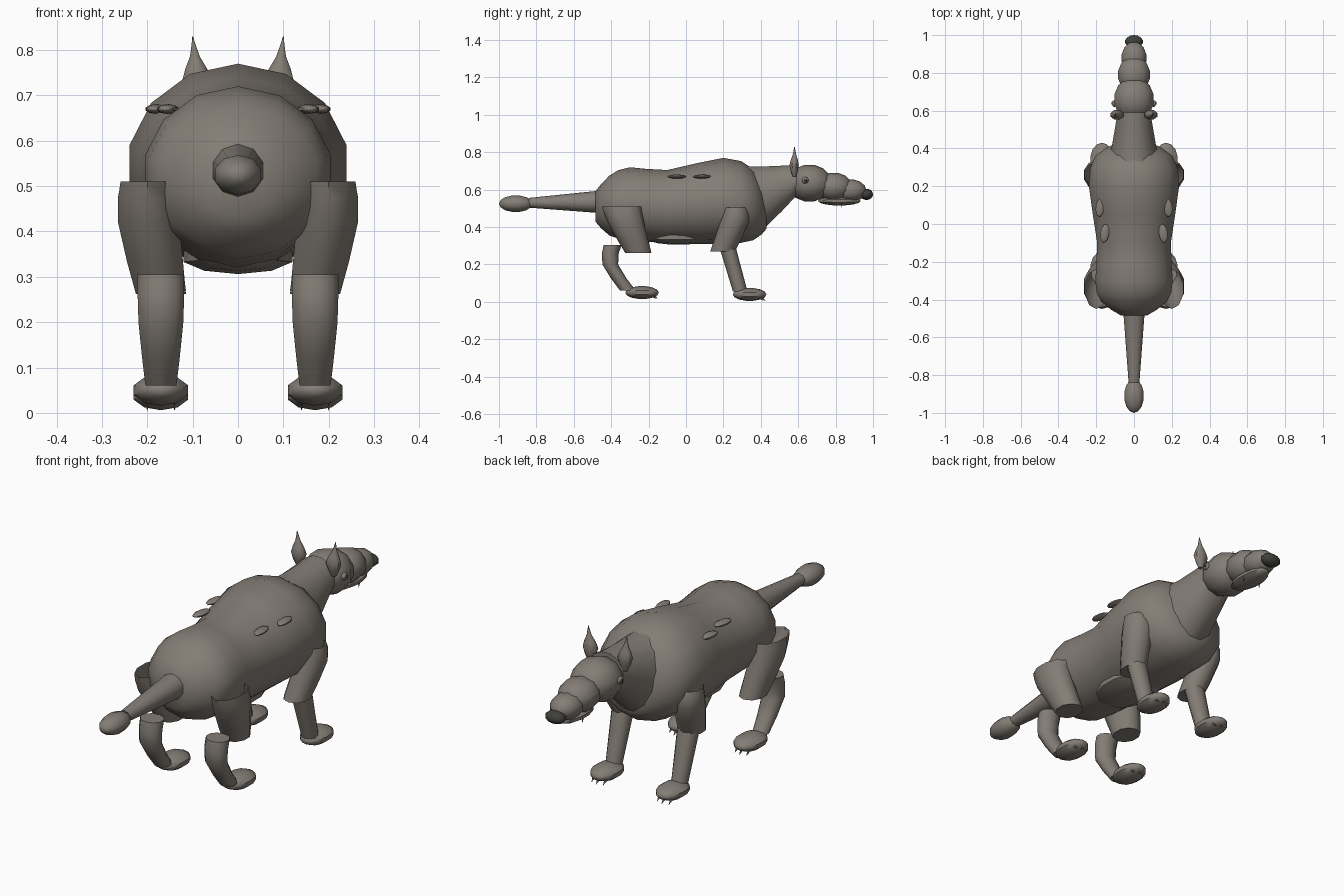
import bpy, bmesh, math
from mathutils import Vector, Matrix

cube = bpy.data.objects.get("Cube")
if cube:
    bpy.data.objects.remove(cube, do_unlink=True)


def material(name, rgb):
    mat = bpy.data.materials.new(name)
    mat.use_nodes = True
    mat.diffuse_color = (*rgb, 1)
    mat.node_tree.nodes["Principled BSDF"].inputs["Base Color"].default_value = (*rgb, 1)
    return mat


FUR = material("grey brown fur", (0.23, 0.205, 0.18))
DARK = material("dark nose", (0.05, 0.05, 0.045))


def finish(name, bm, mat):
    """Turn a bmesh into a shaded object with outward faces."""
    bmesh.ops.recalc_face_normals(bm, faces=bm.faces)
    mesh = bpy.data.meshes.new(name)
    bm.to_mesh(mesh)
    bm.free()
    mesh.materials.append(mat)
    part = bpy.data.objects.new(name, mesh)
    bpy.context.collection.objects.link(part)
    bpy.ops.object.select_all(action="DESELECT")
    part.select_set(True)
    bpy.context.view_layer.objects.active = part
    bpy.ops.object.shade_smooth_by_angle(angle=math.radians(50))


def smooth_stations(stations):
    """Add one curved in-between station to every pair of stations."""
    points = [Vector(s) for s in stations]
    padded = [points[0], *points, points[-1]]
    result = []
    for before, start, end, after in zip(padded, padded[1:], padded[2:], padded[3:]):
        result.append(start)
        result.append((9 * (start + end) - before - after) / 16)
    return result + [points[-1]]


def loft(name, stations, upright=False, sides=10, open_start=False):
    """Sweep ellipses through stations of (x, y, z, half width, half depth)."""
    depth_axis = Vector((0, 1, 0)) if upright else Vector((0, 0, 1))
    bm = bmesh.new()
    rings = []
    for x, y, z, width, depth in smooth_stations(stations):
        ring = []
        for step in range(sides):
            angle = math.tau * (step + 0.5) / sides
            across = Vector((width * math.cos(angle), 0, 0))
            ring.append(bm.verts.new(Vector((x, y, z)) + across + depth_axis * depth * math.sin(angle)))
        rings.append(ring)
    for ring, following in zip(rings, rings[1:]):
        for j in range(sides):
            k = (j + 1) % sides
            bm.faces.new((ring[j], ring[k], following[k], following[j]))
    if not open_start:
        bm.faces.new(rings[0])
    bm.faces.new(rings[-1])
    finish(name, bm, FUR)


def ellipsoid(name, centre, radii, mat=FUR, turn=0):
    """Low-poly ball with its poles along the length of the animal."""
    bm = bmesh.new()
    placing = (Matrix.Translation(centre) @ Matrix.Rotation(turn, 4, "Z")
               @ Matrix.Diagonal((*radii, 1)) @ Matrix.Rotation(math.pi / 2, 4, "X"))
    bmesh.ops.create_uvsphere(bm, u_segments=10, v_segments=7, radius=1, matrix=placing)
    finish(name, bm, mat)


def spike(name, base, tip, radius):
    """Small cone from base to tip."""
    direction = Vector(tip) - Vector(base)
    turn = direction.to_track_quat("Z", "Y").to_matrix().to_4x4()
    middle = Matrix.Translation(Vector(base) + direction / 2)
    bm = bmesh.new()
    bmesh.ops.create_cone(bm, cap_ends=True, segments=5, radius1=radius, radius2=0,
                          depth=direction.length, matrix=middle @ turn)
    finish(name, bm, FUR)


# Trunk, neck, belly and tail
loft("body", [(0, -0.485, 0.51, 0.07, 0.08), (0, -0.41, 0.515, 0.18, 0.16),
              (0, -0.3, 0.525, 0.21, 0.195), (0, -0.1, 0.51, 0.2, 0.195),
              (0, 0.2, 0.54, 0.245, 0.23), (0, 0.36, 0.52, 0.21, 0.19),
              (0, 0.43, 0.48, 0.09, 0.09)], sides=14)
loft("neck", [(0, 0.33, 0.55, 0.14, 0.18), (0, 0.42, 0.56, 0.12, 0.17),
              (0, 0.59, 0.65, 0.09, 0.085)], sides=12)
ellipsoid("belly", (0, -0.04, 0.345), (0.13, 0.18, 0.04))
loft("tail", [(0, -0.46, 0.535, 0.06, 0.06), (0, -0.84, 0.53, 0.03, 0.026)])
ellipsoid("tail_tip", (0, -0.91, 0.525), (0.055, 0.09, 0.045))

# Head in overlapping segments
ellipsoid("head", (0, 0.66, 0.635), (0.112, 0.12, 0.1))
ellipsoid("muzzle", (0, 0.79, 0.615), (0.09, 0.1, 0.077))
ellipsoid("snout", (0, 0.88, 0.595), (0.07, 0.085, 0.06))
ellipsoid("lower_jaw", (0, 0.82, 0.54), (0.058, 0.115, 0.025))
ellipsoid("nose", (0, 0.965, 0.575), (0.05, 0.035, 0.03), DARK)

leg_x = 0.17
for side, label in ((1, "left_"), (-1, "right_")):

    def limb(name, stations, **options):
        mirrored = [(side * x, *rest) for x, *rest in stations]
        loft(label + name, mirrored, upright=True, **options)

    # Legs with open upper sleeves
    limb("rear_thigh", [(0.2, -0.345, 0.51, 0.062, 0.105), (0.197, -0.32, 0.42, 0.071, 0.097),
                        (leg_x, -0.255, 0.262, 0.058, 0.07)], open_start=True)
    limb("rear_shin", [(leg_x, -0.392, 0.305, 0.054, 0.048), (leg_x, -0.405, 0.2, 0.052, 0.042),
                       (leg_x, -0.31, 0.06, 0.036, 0.042)])
    limb("front_shoulder", [(0.2, 0.262, 0.505, 0.062, 0.063), (0.2, 0.26, 0.43, 0.068, 0.077),
                            (leg_x, 0.196, 0.27, 0.058, 0.066)], open_start=True)
    limb("front_shin", [(leg_x, 0.22, 0.3, 0.052, 0.044), (leg_x, 0.29, 0.055, 0.037, 0.039)])

    # Paws and claws
    for paw, y, z in (("rear_paw", -0.235, 0.05), ("front_paw", 0.34, 0.04)):
        ellipsoid(label + paw, (side * leg_x, y, z), (0.065, 0.09, 0.035))
        for toe in (-1, 0, 1):
            x = side * leg_x + toe * 0.03
            front = y + 0.085 - abs(toe) * 0.01
            spike(label + paw + "_claw", (x, front - 0.03, z - 0.01), (x, front, z - 0.035), 0.01)

    # Pointed ears, eyes and fangs
    limb("ear", [(0.1, 0.58, 0.83, 0.001, 0.001), (0.095, 0.58, 0.785, 0.012, 0.011),
                 (0.09, 0.578, 0.73, 0.036, 0.027), (0.09, 0.58, 0.67, 0.012, 0.01)], sides=8)
    ellipsoid(label + "eye", (side * 0.105, 0.637, 0.65), (0.012, 0.018, 0.018))
    ellipsoid(label + "pupil", (side * 0.113, 0.64, 0.65), (0.007, 0.009, 0.009), DARK)
    spike(label + "fang", (side * 0.045, 0.83, 0.545), (side * 0.045, 0.83, 0.505), 0.008)

    # Raised patches on the back
    for patch, x, y in (("front_patch", 0.18, 0.087), ("rear_patch", 0.155, -0.05)):
        ellipsoid(label + patch, (side * x, y, 0.67), (0.024, 0.05, 0.011), turn=side * 0.12)
